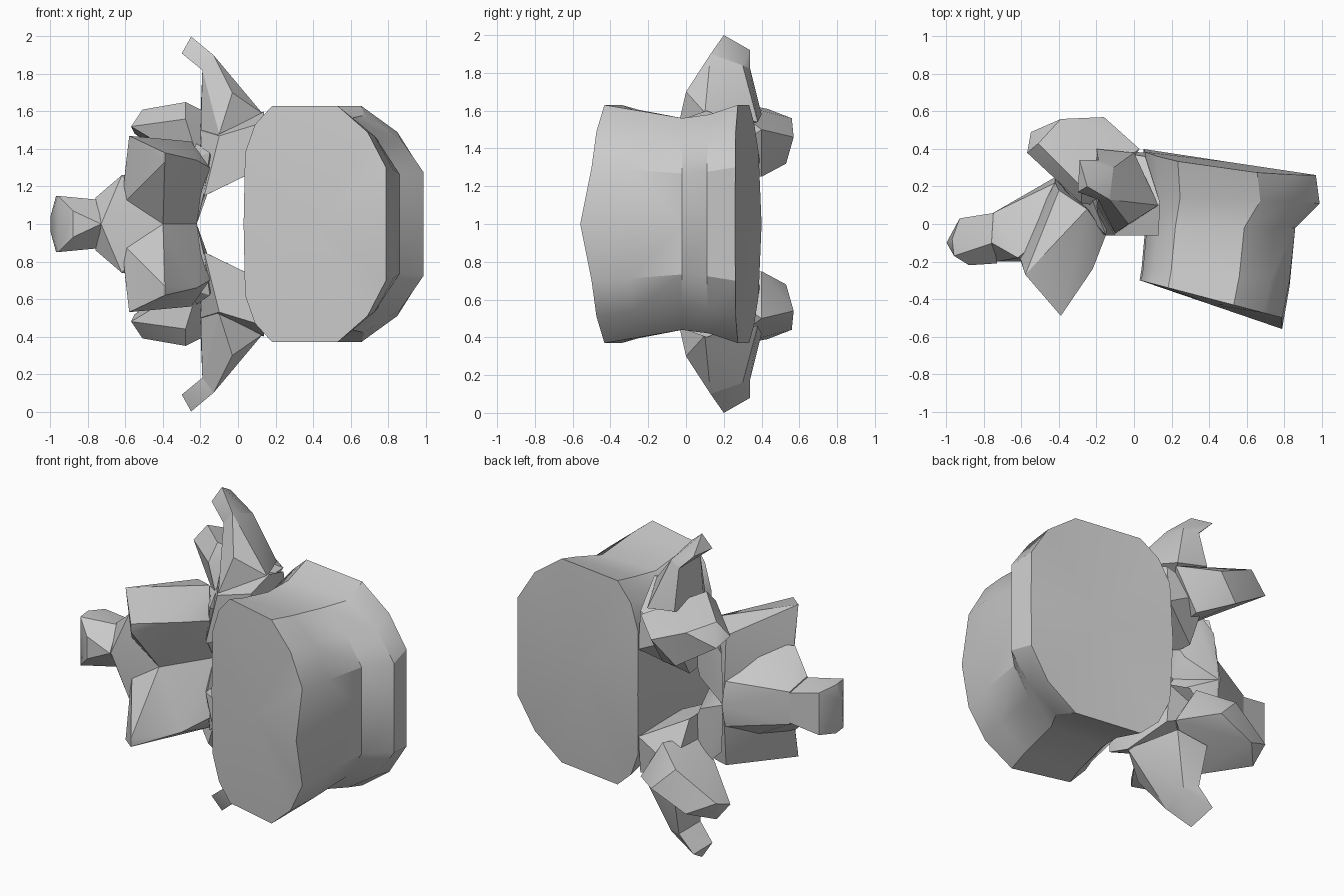
import bpy
import bmesh
from math import radians

default_cube = bpy.data.objects.get("Cube")
if default_cube:
    bpy.data.objects.remove(default_cube, do_unlink=True)

MIDPLANE = 1  # every part is symmetric about this height

bone_grey = bpy.data.materials.new("bone_grey")
bone_grey.use_nodes = True
colour = (.6, .6, .6, 1)
bone_grey.diffuse_color = colour
bone_grey.node_tree.nodes["Principled BSDF"].inputs["Base Color"].default_value = colour


def finish(name, bm, mirrored):
    """Turn a bmesh into a shaded object, reflected across the midplane if asked."""
    bmesh.ops.recalc_face_normals(bm, faces=bm.faces)
    mesh = bpy.data.meshes.new(name)
    bm.to_mesh(mesh)
    bm.free()
    mesh.materials.append(bone_grey)
    part = bpy.data.objects.new(name, mesh)
    bpy.context.collection.objects.link(part)
    part.location.z = MIDPLANE
    bpy.ops.object.select_all(action='DESELECT')
    part.select_set(True)
    bpy.context.view_layer.objects.active = part
    bpy.ops.object.shade_smooth_by_angle(angle=radians(30))
    if mirrored:
        mirror = part.modifiers.new("mirror_halves", 'MIRROR')
        mirror.use_axis = (False, False, True)
        mirror.merge_threshold = .001
    return part


def chunk(name, corners, central=False):
    """Faceted lump spanning the corners; a central lump straddles the midplane."""
    bm = bmesh.new()
    for x, y, h in corners:
        bm.verts.new((x, y, h))
        if central and h > 0:
            bm.verts.new((x, y, -h))
    result = bmesh.ops.convex_hull(bm, input=bm.verts[:])
    spare = {v for v in result["geom_interior"] if isinstance(v, bmesh.types.BMVert)}
    bmesh.ops.delete(bm, geom=list(spare), context='VERTS')
    return finish(name, bm, not central)


def loft_body(name, outline, rings):
    """Loft one half of the drum through slanted rings and fan both end plates."""
    bm = bmesh.new()
    loops = []
    for (inner_x, inner_y), (outer_x, outer_y), scale, nose, dome in rings:
        loop = []
        for u, h in outline:
            x = inner_x + (outer_x - inner_x) * u
            y = inner_y + (outer_y - inner_y) * u - dome * h * h
            loop.append(bm.verts.new((x, y, h * scale)))
        loop[-1].co.y += nose
        loops.append(loop)
    for near, far in zip(loops, loops[1:]):
        for a, b, c, d in zip(near, near[1:], far[1:], far):
            bm.faces.new((a, b, c, d))
    for loop in (loops[0], loops[-1]):
        hub = bm.verts.new((loop[0].co + loop[-1].co) / 2)
        for a, b in zip(loop, loop[1:]):
            bm.faces.new((hub, a, b))
    return finish(name, bm, True)


# Drum-shaped body: half outline as (fraction across, height)
half_outline = [(0, 0), (.01, .38), (.08, .53), (.2, .63),
                (.66, .63), (.87, .49), (1, .3), (1, 0)]
# Each ring: inner point, outer point, height scale, push on the outer middle, doming
body_rings = [
    ((.03, -.3), (.79, -.5), 1, -.06, 0),
    ((.04, -.24), (.83, -.3), .96, -.03, 0),
    ((.06, -.02), (.86, -.02), .89, 0, 0),
    ((.06, .15), (.99, .11), .92, 0, 0),
    ((.05, .4), (.97, .27), 1, -.01, .1),
]
loft_body("body", half_outline, body_rings)

# Bridges from the body to the rear arch
chunk("pedicle", [
    (.13, -.06, .3), (.13, -.06, .54), (.14, .11, .6), (.06, .38, .27),
    (.06, .36, .5), (-.18, -.06, .15), (-.1, -.06, .47), (-.2, .25, .14),
    (-.2, .4, .4), (-.2, .1, .5),
])

# Links from each bridge round to the midplane
chunk("arch_link", [
    (-.22, .08, 0), (-.42, .24, 0), (-.22, .18, .1), (-.18, -.05, .17),
    (-.4, .22, .3), (-.12, .12, .28), (-.15, -.06, .38), (-.25, .2, .45),
])

# Side wings: a broad root and a hooked tip sharing the same four corners
wing_waist = [(-.13, .13, .9), (-.19, .34, .82), (-.11, .3, .84), (-.19, .13, .82)]
chunk("transverse_root", wing_waist + [
    (-.03, 0, .7), (.13, .1, .59), (0, .38, .54), (-.2, .4, .58),
    (-.1, -.05, .48), (-.2, .1, .45), (-.19, .12, .68),
])
chunk("transverse_tip", wing_waist + [
    (-.25, .2, 1), (-.29, .34, .92), (-.3, .17, .91),
])

# Rear-facing joint lobes
chunk("upper_joint_process", [
    (-.57, .38, .52), (-.51, .43, .61), (-.55, .49, .48), (-.39, .56, .56),
    (-.16, .57, .46), (-.3, .53, .32), (-.12, .4, .25), (-.28, .2, .65),
    (-.38, .22, .53), (-.28, .11, .56), (-.2, .1, .3), (.03, .4, .5),
])

# Arch plates, each running forward into a pointed joint lobe
chunk("lamina", [
    (-.58, -.27, .47), (-.39, -.49, .38), (-.39, -.49, .33),
    (-.22, -.24, .34), (-.15, -.06, .3), (-.22, .08, 0), (-.42, .24, 0),
    (-.42, .22, .2), (-.4, -.2, 0), (-.6, -.2, .3), (-.62, -.15, .1),
    (-.4, .18, .4), (-.25, .08, .44),
])

# Rear spine: tapering root and flared end
chunk("spinous_root", [
    (-.75, .06, .1), (-.73, -.2, 0), (-.76, -.1, .14), (-.42, .25, 0),
    (-.42, .22, .14), (-.4, -.2, 0), (-.62, -.18, .26), (-.4, 0, .3),
], central=True)
chunk("spinous_tip", [
    (-1, -.1, .04), (-.97, -.08, .15), (-.93, .03, .13), (-.96, -.17, .15),
    (-.88, -.22, .07), (-.74, .06, .09), (-.73, -.21, 0), (-.75, -.1, .13),
], central=True)
